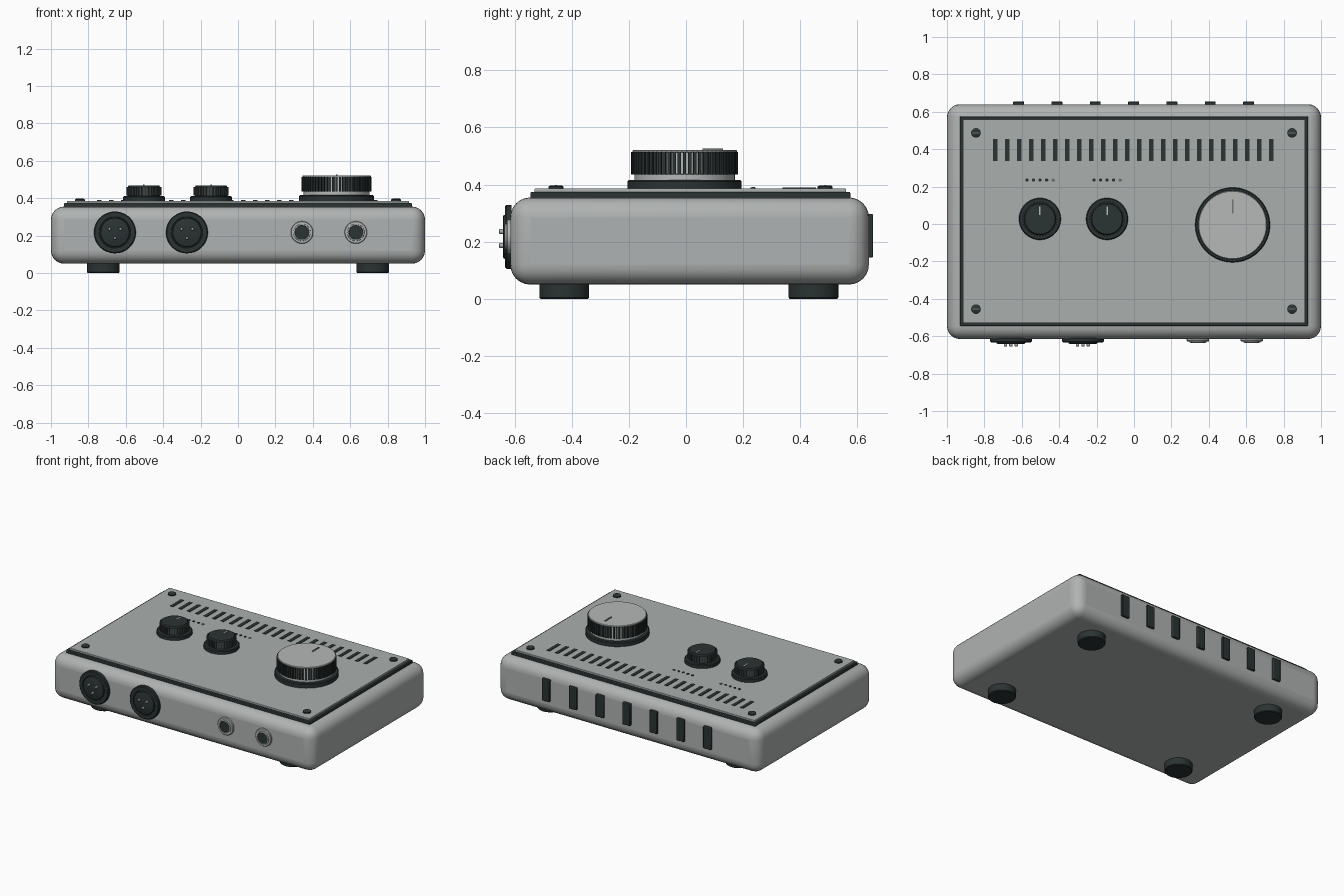
import bpy, bmesh, math
from mathutils import Matrix, Vector

if "Cube" in bpy.data.objects:
    bpy.data.objects.remove(bpy.data.objects["Cube"])


def material(name, rgb):
    m = bpy.data.materials.new(name)
    m.diffuse_color = (*rgb, 1)
    m.use_nodes = True
    m.node_tree.nodes["Principled BSDF"].inputs["Base Color"].default_value = m.diffuse_color
    return m


SHELL = material("shell grey", (0.43, 0.45, 0.445))
PANEL = material("panel grey", (0.40, 0.435, 0.425))
SILVER = material("silver", (0.46, 0.48, 0.475))
DARK = material("charcoal", (0.024, 0.033, 0.033))
RIB = material("rib grey", (0.05, 0.062, 0.06))
MARK = material("marker grey", (0.16, 0.18, 0.175))


def finish(name, bm, mat, bevel=0.0, segments=2):
    bmesh.ops.recalc_face_normals(bm, faces=bm.faces)
    me = bpy.data.meshes.new(name)
    bm.to_mesh(me)
    bm.free()
    me.materials.append(mat)
    ob = bpy.data.objects.new(name, me)
    bpy.context.collection.objects.link(ob)
    if bevel:
        mod = ob.modifiers.new("bevel", "BEVEL")
        mod.width, mod.segments = bevel, segments
    bpy.ops.object.select_all(action="DESELECT")
    ob.select_set(True)
    bpy.context.view_layer.objects.active = ob
    bpy.ops.object.shade_smooth_by_angle(angle=math.radians(35))
    return ob


def boxes(name, bounds, mat, bevel=0.0, segments=2):
    """One object made of boxes given as (low corner, high corner)."""
    bm = bmesh.new()
    for lo, hi in bounds:
        lo, hi = Vector(lo), Vector(hi)
        bmesh.ops.create_cube(bm, size=1, matrix=Matrix.Translation((lo + hi) / 2)
                              @ Matrix.Diagonal((*(hi - lo), 1)))
    return finish(name, bm, mat, bevel, segments)


def lathe(name, profile, places, mat, front=False, sides=48):
    """Spin (radius, height) points about z, or about -y when front is set."""
    bm = bmesh.new()
    turn = Matrix.Rotation(math.radians(90), 4, "X") if front else Matrix()
    for place in places:
        m = Matrix.Translation(place) @ turn
        rings = [[bm.verts.new(m @ Vector((r * math.cos(2 * math.pi * i / sides),
                                           r * math.sin(2 * math.pi * i / sides), h)))
                  for i in range(sides)] for r, h in profile]
        for a, b in zip(rings, rings[1:]):
            for i in range(sides):
                j = (i + 1) % sides
                bm.faces.new((a[i], a[j], b[j], b[i]))
        bm.faces.new(rings[0][::-1])
        bm.faces.new(rings[-1])
    return finish(name, bm, mat)


def ribs(name, centre, radius, depth, width, z0, z1, count, mat):
    """Ring of upright grip ribs."""
    bm = bmesh.new()
    for i in range(count):
        m = (Matrix.Translation((*centre, (z0 + z1) / 2))
             @ Matrix.Rotation(2 * math.pi * i / count, 4, "Z")
             @ Matrix.Translation((radius - depth / 2, 0, 0))
             @ Matrix.Diagonal((depth, width, z1 - z0, 1)))
        bmesh.ops.create_cube(bm, size=1, matrix=m)
    return finish(name, bm, mat)


# Case, gasket and top panel
boxes("case", [((-1, -0.615, 0.05), (1, 0.64, 0.355))], SHELL, 0.07, 6)
boxes("panel_gasket", [((-0.93, -0.545, 0.35), (0.93, 0.575, 0.374))], DARK, 0.004)
boxes("top_panel", [((-0.915, -0.53, 0.37), (0.915, 0.56, 0.386))], PANEL, 0.003)
TOP = 0.386

# Feet
lathe("feet", [(0.083, 0), (0.087, 0.005), (0.087, 0.055)],
      [(x, y, 0) for x in (-0.72, 0.72) for y in (-0.426, 0.446)], DARK)

# Corner screws with slots
screws = [(x, y, TOP - 0.002) for x in (-0.845, 0.845) for y in (-0.455, 0.487)]
lathe("screws", [(0.026, 0), (0.026, 0.009), (0.02, 0.013)], screws, DARK, sides=24)
boxes("screw_slots", [((x - 0.018, y - 0.003, z + 0.011), (x + 0.018, y + 0.003, z + 0.014))
                      for x, y, z in screws], MARK)

# Top vent slots and rear vents
boxes("top_vents", [((x - 0.012, 0.337, TOP - 0.003), (x + 0.012, 0.455, TOP + 0.003))
                    for x in (-0.743 + i * 1.476 / 23 for i in range(24))], DARK)
boxes("rear_vents", [((x - 0.029, 0.63, 0.145), (x + 0.029, 0.655, 0.297))
                     for x in (-0.617 + i * 0.205 for i in range(7))], DARK, 0.004)

# Level lights: four dark and one pale per channel
lights = [[(x + i * 0.035, 0.235, TOP - 0.002) for x in (-0.572, -0.214)] for i in range(5)]
dot = [(0.009, 0), (0.009, 0.005), (0.005, 0.007)]
lathe("level_lights", dot, [p for pair in lights[:4] for p in pair], DARK, sides=12)
lathe("peak_lights", dot, lights[4], MARK, sides=12)

# Gain knobs
for side, x in (("left", -0.503), ("right", -0.144)):
    y = 0.027
    lathe(side + "_gain_skirt", [(0.112, 0), (0.112, 0.021), (0.107, 0.026)],
          [(x, y, TOP - 0.001)], DARK)
    lathe(side + "_gain_knob", [(0.087, 0.41), (0.087, 0.46), (0.081, 0.469)], [(x, y, 0)], DARK)
    ribs(side + "_gain_ribs", (x, y), 0.094, 0.012, 0.009, 0.415, 0.461, 36, RIB)
    boxes(side + "_gain_pointer", [((x - 0.004, y + 0.022, 0.467), (x + 0.004, y + 0.066, 0.472))],
          SILVER)

# Large volume knob
cx, cy = 0.527, -0.005
lathe("volume_skirt", [(0.2, 0), (0.2, 0.026), (0.195, 0.031)], [(cx, cy, TOP - 0.001)], DARK, sides=64)
lathe("volume_knob", [(0.176, 0.41), (0.176, 0.435), (0.179, 0.437), (0.179, 0.513),
                      (0.183, 0.514), (0.183, 0.518), (0.18, 0.521)], [(cx, cy, 0)], SILVER, sides=64)
ribs("volume_ribs", (cx, cy), 0.187, 0.012, 0.0115, 0.435, 0.514, 64, DARK)
boxes("volume_pointer", [((cx - 0.004, cy + 0.062, 0.519), (cx + 0.004, cy + 0.135, 0.526))], MARK)

# Three-pin input sockets
sockets = [(-0.658, -0.61, 0.217), (-0.273, -0.61, 0.217)]
lathe("socket_flange", [(0.112, 0), (0.112, 0.018), (0.107, 0.023), (0.084, 0.023),
                        (0.082, 0.018), (0.078, 0.018), (0.076, 0.028), (0.07, 0.031)],
      sockets, DARK, front=True)
lathe("socket_pins", [(0.009, 0.025), (0.009, 0.042), (0.006, 0.045)],
      [(x + dx, y, z + dz) for x, y, z in sockets
       for dx, dz in ((-0.029, 0.019), (0.029, 0.019), (0, -0.03))], SILVER, front=True, sides=12)

# Jack sockets with dark openings
jacks = [(0.342, -0.61, 0.217), (0.63, -0.61, 0.217)]
lathe("jack_rings", [(0.06, 0), (0.06, 0.014), (0.057, 0.018), (0.046, 0.019),
                     (0.045, 0.024), (0.039, 0.025), (0.038, 0.019)], jacks, SILVER, front=True)
lathe("jack_openings", [(0.038, 0.015), (0.038, 0.023)], jacks, DARK, front=True)
